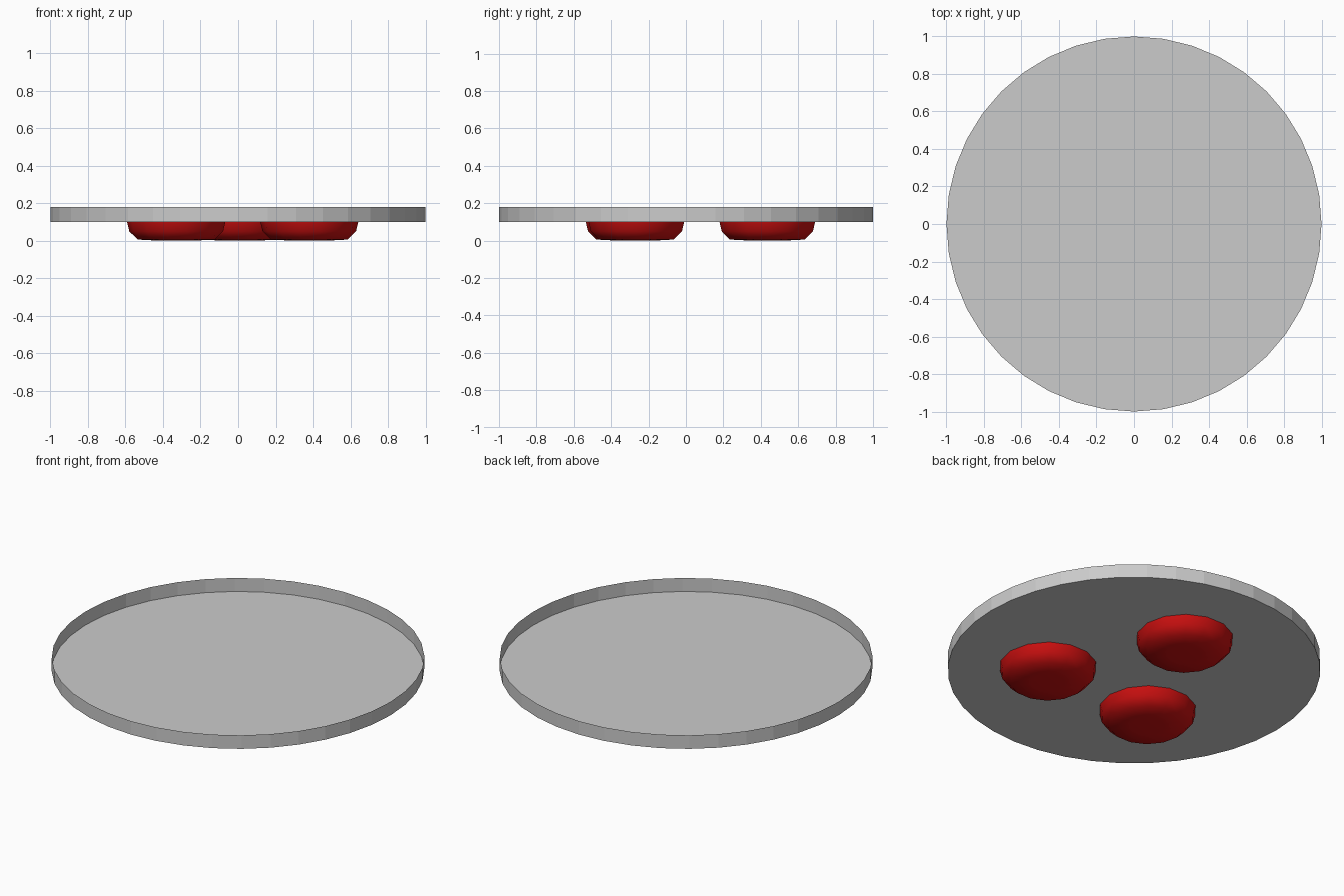
import bpy, bmesh, math

if "Cube" in bpy.data.objects:
    bpy.data.objects.remove(bpy.data.objects["Cube"])

def finish(name, bm, mat=None):
    me = bpy.data.meshes.new(name)
    bm.to_mesh(me)
    bm.free()
    ob = bpy.data.objects.new(name, me)
    bpy.context.collection.objects.link(ob)
    if mat:
        me.materials.append(mat)
    return ob

red = bpy.data.materials.new("red")
red.diffuse_color = (0.6, 0.005, 0.005, 1)
red.use_nodes = True
red.node_tree.nodes["Principled BSDF"].inputs["Base Color"].default_value = red.diffuse_color

# Shallow open tray: a thin floor with an upright rim
bm = bmesh.new()
bmesh.ops.create_circle(bm, cap_ends=True, segments=40, radius=1.0)
for v in bm.verts:
    v.co.z = 0.1
rim = bmesh.ops.extrude_edge_only(bm, edges=[e for e in bm.edges if e.is_boundary])
for g in rim["geom"]:
    if isinstance(g, bmesh.types.BMVert):
        g.co.z = 0.18
bmesh.ops.recalc_face_normals(bm, faces=bm.faces)
finish("tray", bm)

# Squashed rounded feet, closed against the tray floor
def foot(name, x, y, sides=14):
    bm = bmesh.new()
    profile = [(0.262, 0.1), (0.25, 0.05), (0.205, 0.006), (0.09, 0.0)]
    rings = [[bm.verts.new((x + r * math.cos(2 * math.pi * i / sides),
                            y + r * math.sin(2 * math.pi * i / sides), z))
              for i in range(sides)] for r, z in profile]
    for a, b in zip(rings, rings[1:]):
        for i in range(sides):
            j = (i + 1) % sides
            bm.faces.new((a[i], b[i], b[j], a[j]))
    bm.faces.new(rings[-1])
    bmesh.ops.recalc_face_normals(bm, faces=bm.faces)
    if sum(f.normal.z for f in bm.faces) > 0:
        bmesh.ops.reverse_faces(bm, faces=bm.faces)
    for f in bm.faces:
        f.smooth = True
    finish(name, bm, red)

foot("back_foot", 0.01, 0.435)
foot("left_foot", -0.33, -0.28)
foot("right_foot", 0.38, -0.265)
